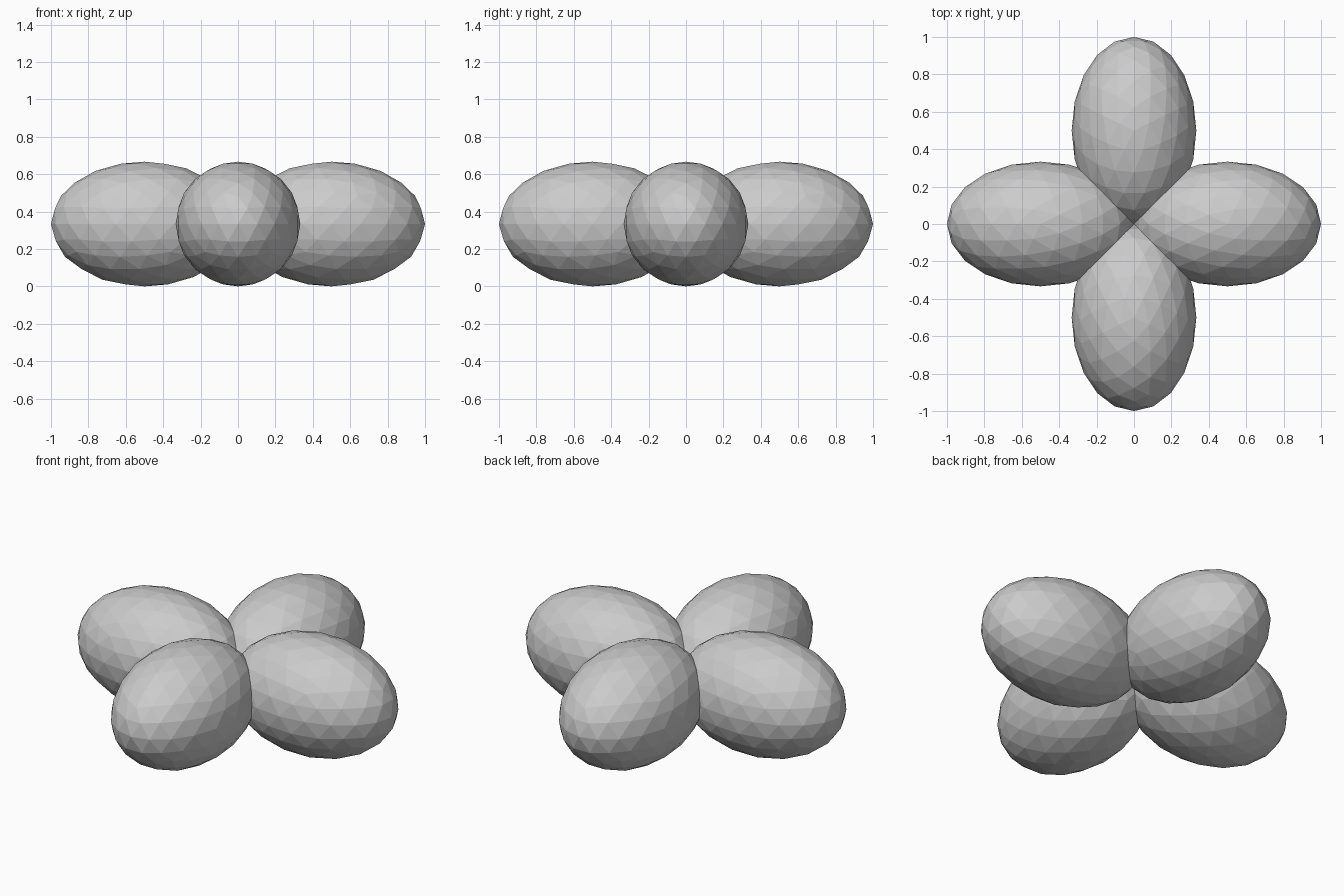
import bpy, math
from mathutils import Matrix

if "Cube" in bpy.data.objects:
    bpy.data.objects.remove(bpy.data.objects["Cube"])

R = 1 / 3      # lobe cross-section radius
HALF = 0.5     # half length of a lobe

# Four faceted egg-shaped lobes meeting at the centre
names = ["right_lobe", "back_lobe", "left_lobe", "front_lobe"]
for i, name in enumerate(names):
    bpy.ops.mesh.primitive_ico_sphere_add(subdivisions=3, radius=1)
    lobe = bpy.context.object
    lobe.name = name
    lobe.data.transform(Matrix.Rotation(i * math.pi / 2, 4, 'Z')
                        @ Matrix.Translation((HALF, 0, R))
                        @ Matrix.Diagonal((HALF, R, R, 1)))
